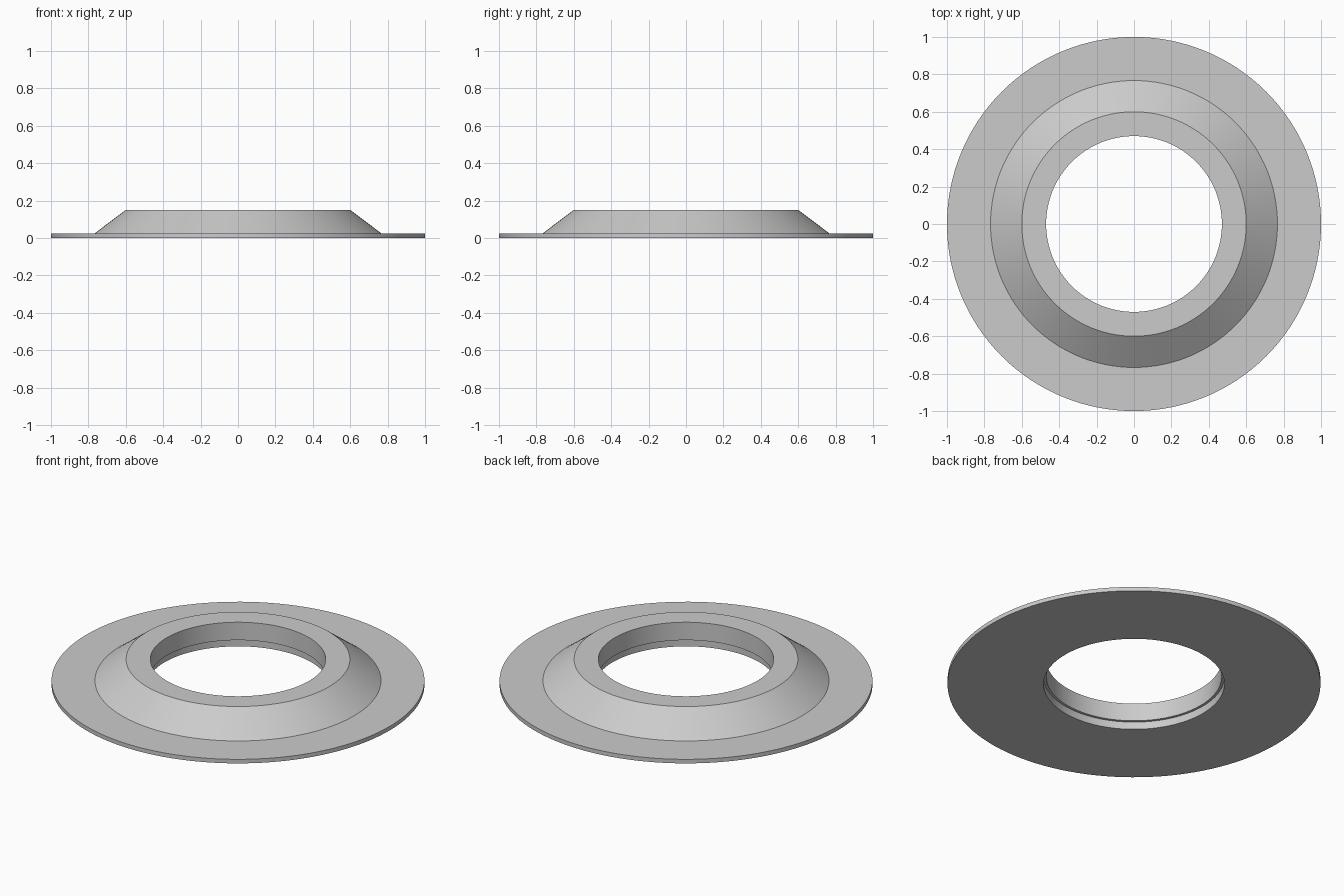
import bpy
import bmesh
import math

SEGMENTS = 128

cube = bpy.data.objects.get("Cube")
if cube:
    bpy.data.objects.remove(cube, do_unlink=True)

# Single plain grey
grey = bpy.data.materials.new("light grey")
grey.use_nodes = True
colour = (0.6, 0.6, 0.6, 1.0)
grey.diffuse_color = colour
grey.node_tree.nodes["Principled BSDF"].inputs["Base Color"].default_value = colour


def lathe_ring(name, profile):
    """Revolve a closed (radius, height) profile about the z axis."""
    bm = bmesh.new()
    rings = []
    for i in range(SEGMENTS):
        a = 2 * math.pi * i / SEGMENTS
        rings.append([bm.verts.new((r * math.cos(a), r * math.sin(a), z))
                      for r, z in profile])
    n = len(profile)
    for i in range(SEGMENTS):
        here, there = rings[i], rings[(i + 1) % SEGMENTS]
        for j in range(n):
            k = (j + 1) % n
            bm.faces.new((here[j], there[j], there[k], here[k]))
    bmesh.ops.recalc_face_normals(bm, faces=bm.faces)
    mesh = bpy.data.meshes.new(name)
    bm.to_mesh(mesh)
    bm.free()
    mesh.materials.append(grey)
    obj = bpy.data.objects.new(name, mesh)
    bpy.context.collection.objects.link(obj)
    bpy.ops.object.select_all(action="DESELECT")
    obj.select_set(True)
    bpy.context.view_layer.objects.active = obj
    bpy.ops.object.shade_smooth_by_angle(angle=math.radians(25))
    return obj


# Flat flange, sloped collar, top rim, bore and stepped recess underneath
lathe_ring("flanged_collar", [
    (1.0, 0.0),
    (1.0, 0.024),
    (0.767, 0.024),
    (0.6, 0.15),
    (0.47, 0.15),
    (0.47, 0.044),
    (0.485, 0.044),
    (0.485, 0.0),
])
